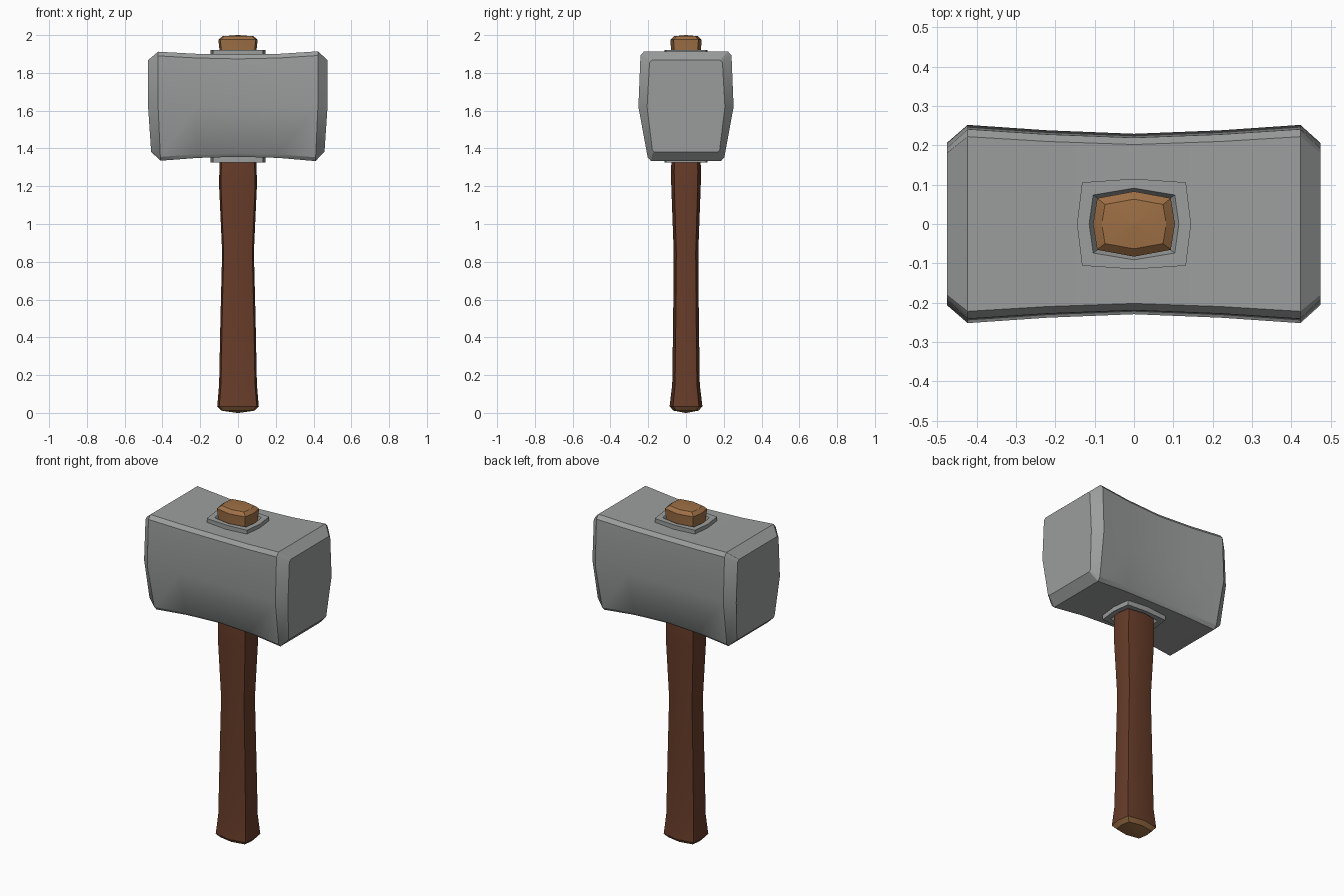
import bpy, bmesh, math

if "Cube" in bpy.data.objects:
    bpy.data.objects.remove(bpy.data.objects["Cube"])


def material(name, rgb):
    m = bpy.data.materials.new(name)
    m.diffuse_color = (*rgb, 1)
    m.use_nodes = True
    m.node_tree.nodes["Principled BSDF"].inputs["Base Color"].default_value = m.diffuse_color
    return m


steel = material("grey steel", (0.33, 0.345, 0.34))
dark_wood = material("dark brown wood", (0.135, 0.045, 0.022))
cut_wood = material("light cut wood", (0.34, 0.16, 0.06))


def loft(name, rings, mats, angle=30, closed=False, rule=None):
    """Skin a list of equal-length rings; cap the ends or close into a loop."""
    bm = bmesh.new()
    vs = [[bm.verts.new(p) for p in r] for r in rings]
    n = len(rings[0])
    pairs = list(zip(vs, vs[1:])) + ([(vs[-1], vs[0])] if closed else [])
    for a, b in pairs:
        for i in range(n):
            j = (i + 1) % n
            bm.faces.new((a[i], a[j], b[j], b[i]))
    if not closed:
        bm.faces.new(vs[0])
        bm.faces.new(vs[-1])
    bmesh.ops.remove_doubles(bm, verts=bm.verts, dist=0.0005)
    bmesh.ops.recalc_face_normals(bm, faces=bm.faces)
    if rule:
        for f in bm.faces:
            f.material_index = rule(f)
    me = bpy.data.meshes.new(name)
    bm.to_mesh(me)
    bm.free()
    for m in mats:
        me.materials.append(m)
    ob = bpy.data.objects.new(name, me)
    bpy.context.collection.objects.link(ob)
    bpy.ops.object.select_all(action='DESELECT')
    ob.select_set(True)
    bpy.context.view_layer.objects.active = ob
    bpy.ops.object.shade_smooth_by_angle(angle=math.radians(angle))
    return ob


def oval(rx, ry, z, diag_x=0.9, diag_y=0.79):
    """Eight-sided squarish oval."""
    dx, dy = rx * diag_x, ry * diag_y
    return [(rx, 0, z), (dx, dy, z), (0, ry, z), (-dx, dy, z),
            (-rx, 0, z), (-dx, -dy, z), (0, -ry, z), (dx, -dy, z)]


# Head: waisted block, wider above than below, with chamfered edges and ends
def section(x, half, lean):
    pts = [(y, z) for y, z in half] + [(-y, z) for y, z in reversed(half)]
    return [(x * (1 - lean * max(0, (1.62 - z) / 0.28)), y, z) for y, z in pts]


def body(x, s, top, bot):
    return section(x, [(0.222 * s, top), (0.241 * s, top - 0.022), (0.252 * s, 1.62),
                       (0.203 * s, bot + 0.02), (0.185 * s, bot)], 0.03)


def end(x):
    return section(x, [(0.18, 1.868), (0.193, 1.855), (0.206, 1.62),
                       (0.178, 1.39), (0.17, 1.382)], 0.04)


head = loft("hammer_head", [
    end(-0.476), body(-0.423, 1.0, 1.912, 1.335), body(-0.22, 0.945, 1.901, 1.35),
    body(0, 0.91, 1.896, 1.356), body(0.22, 0.945, 1.901, 1.35),
    body(0.423, 1.0, 1.914, 1.333), end(0.474)], [steel])

# Collars: thin plates with a funnel-shaped opening round the handle
for name, outer, inner in (("top_collar", 1.922, 1.89), ("bottom_collar", 1.325, 1.36)):
    loft(name, [oval(0.145, 0.115, inner, 0.91, 0.92), oval(0.145, 0.115, outer, 0.91, 0.92),
                oval(0.114, 0.091, outer, 0.91, 0.81), oval(0.096, 0.078, inner)],
         [steel], closed=True)

# Handle: flared foot, slim grip, swelling under the head; cut wood at both ends
profile = [(0.005, 0.004, 0.0), (0.088, 0.066, 0.012), (0.11, 0.087, 0.034),
           (0.1, 0.073, 0.15), (0.093, 0.068, 0.5), (0.084, 0.065, 0.85),
           (0.1, 0.078, 1.2), (0.099, 0.079, 1.28), (0.096, 0.077, 1.35)]
loft("handle", [oval(*p) for p in profile], [dark_wood, cut_wood],
     rule=lambda f: 1 if f.calc_center_median().z < 0.03 else 0)

# Handle tip: the cut end that pokes through the head
tip = [(0.097, 0.078, 1.85), (0.098, 0.079, 1.92), (0.104, 0.083, 1.976),
       (0.082, 0.063, 1.994), (0.004, 0.003, 2.0)]
loft("handle_tip", [oval(*p) for p in tip], [cut_wood])
